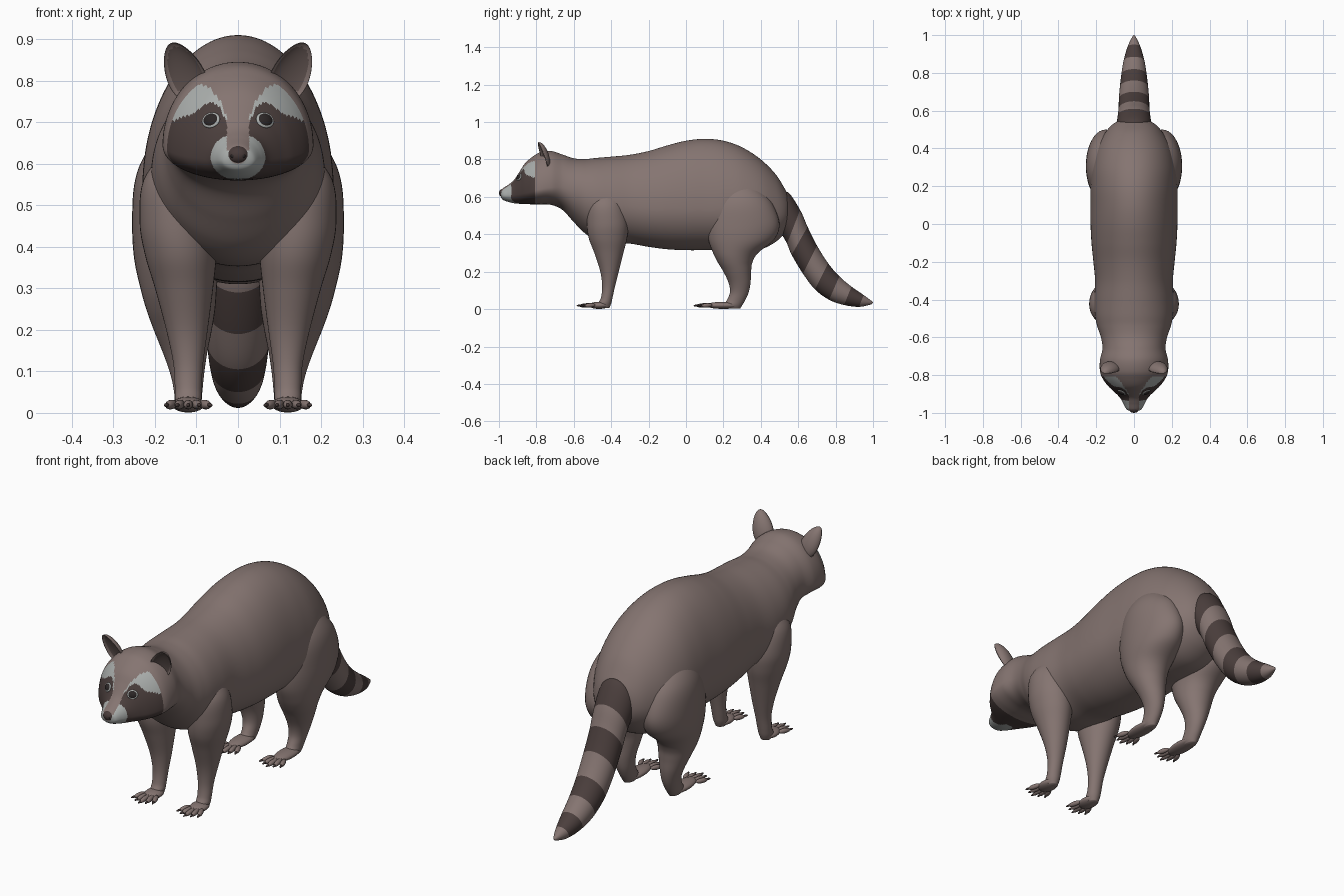
import bpy, bmesh, math
from mathutils import Matrix, Vector
from mathutils.bvhtree import BVHTree

if "Cube" in bpy.data.objects:
    bpy.data.objects.remove(bpy.data.objects["Cube"])


def material(name, rgb):
    m = bpy.data.materials.new(name)
    m.diffuse_color = (*rgb, 1)
    m.use_nodes = True
    m.node_tree.nodes["Principled BSDF"].inputs["Base Color"].default_value = m.diffuse_color
    return m


FUR = material("fur grey brown", (0.235, 0.177, 0.165))
DARK = material("dark brown fur", (0.070, 0.049, 0.046))
PALE = material("pale grey fur", (0.40, 0.42, 0.41))
INNER = material("inner ear", (0.13, 0.095, 0.088))
NOSE = material("nose and claws", (0.062, 0.042, 0.040))
BLACK = material("eye black", (0.025, 0.02, 0.02))


def finish(name, bm, mats, mirror=False):
    bmesh.ops.recalc_face_normals(bm, faces=bm.faces)
    me = bpy.data.meshes.new(name)
    bm.to_mesh(me)
    bm.free()
    for m in mats:
        me.materials.append(m)
    me.shade_smooth()
    ob = bpy.data.objects.new(name, me)
    bpy.context.collection.objects.link(ob)
    if mirror:
        ob.modifiers.new("Mirror", 'MIRROR')
    return ob


def catmull(a, b, c, d, t):
    return 0.5 * (2 * b + (c - a) * t + (2 * a - 5 * b + 4 * c - d) * t * t
                  + (3 * b - a - 3 * c + d) * t ** 3)


def loft(name, rows, mats, n=48, sub=6, rule=None, mirror=False):
    """Row = y1, z1, y2, z2 (ends of the section), x centre, half width, widest point 0..1."""
    dense, last = [], len(rows) - 1
    for i in range(last):
        four = [rows[min(max(i + k, 0), last)] for k in (-1, 0, 1, 2)]
        for j in range(sub):
            dense.append([catmull(*v, j / sub) for v in zip(*four)])
    dense.append(rows[-1])
    bm = bmesh.new()
    rings = []
    for y1, z1, y2, z2, xc, hw, mid in dense:
        ring = []
        for k in range(n):
            a = 2 * math.pi * k / n
            c = math.cos(a)
            s = mid + c * ((1 - mid) if c > 0 else mid)
            ring.append(bm.verts.new((xc + hw * math.sin(a), y1 + (y2 - y1) * s, z1 + (z2 - z1) * s)))
        rings.append(ring)
    for i in range(len(rings) - 1):
        for k in range(n):
            q = (k + 1) % n
            f = bm.faces.new((rings[i][k], rings[i][q], rings[i + 1][q], rings[i + 1][k]))
            if rule:
                f.material_index = rule(f.calc_center_median(), i // sub)
    bm.faces.new(rings[0])
    bm.faces.new(rings[-1])
    return finish(name, bm, mats, mirror)


def blob(bm, loc, radii, axis=(0, 0, 1), seg=20):
    """Ellipsoid whose local z follows the given axis."""
    rot = Vector(axis).to_track_quat('Z', 'Y').to_matrix().to_4x4()
    bmesh.ops.create_uvsphere(bm, u_segments=seg, v_segments=seg // 2 + 2, radius=1,
                              matrix=Matrix.Translation(loc) @ rot @ Matrix.Diagonal((*radii, 1)))


def lookup(points, x):
    for (x0, v0), (x1, v1) in zip(points, points[1:]):
        if x <= x1:
            return v0 + (v1 - v0) * max(0, (x - x0) / (x1 - x0))
    return points[-1][1]


# Face markings: bridge, muzzle, brows and mask
BROW_TOP = [(.02, .70), (.03, .725), (.045, .755), (.07, .785), (.09, .792), (.13, .778), (.165, .70)]
MASK_TOP = [(.02, .68), (.03, .705), (.045, .738), (.065, .748), (.088, .738), (.105, .722), (.165, .70)]


def face_paint(c, seg):
    ax, z = abs(c.x), c.z
    if c.y > -.81:
        return 0
    if z > .632 and ax < .027 + max(0, z - .71) * .35:
        return 0
    if (ax / .066) ** 2 + ((z - .617) / .056) ** 2 < 1 and c.y < -.88:
        return 2
    if z < lookup(MASK_TOP, ax):
        return 1
    return 2 if z < lookup(BROW_TOP, ax) else 0


# Head and trunk: y, bottom, widest height, top, half width
head = [(-.99, .600, .615, .632, .020), (-.98, .585, .610, .645, .040), (-.95, .573, .610, .665, .057),
        (-.92, .566, .610, .690, .074), (-.89, .563, .615, .735, .103), (-.86, .562, .620, .780, .135),
        (-.82, .560, .630, .815, .165), (-.78, .560, .640, .838, .180), (-.72, .557, .650, .845, .180),
        (-.66, .530, .650, .826, .167)]
trunk = [(-.60, .465, .630, .806, .175), (-.54, .405, .600, .802, .195), (-.48, .370, .580, .808, .207),
         (-.40, .355, .560, .815, .210), (-.30, .350, .550, .825, .206), (-.20, .333, .540, .845, .215),
         (-.10, .320, .540, .875, .225), (.00, .315, .540, .900, .230), (.10, .315, .540, .910, .230),
         (.20, .315, .540, .900, .230), (.30, .310, .530, .865, .225), (.40, .320, .520, .800, .200),
         (.48, .360, .510, .720, .155), (.53, .410, .510, .640, .110), (.56, .460, .515, .580, .050)]
rows = [(y, b, y, t, 0, w, (m - b) / (t - b)) for y, b, m, t, w in head + trunk]
body = loft("head_and_body", rows, [FUR, DARK, PALE], 128, 10, face_paint)

# Ringed tail: lower edge, upper edge, half width; rows sit on the ring borders
tail = [(.47, .45, .50, .60, .07), (.505, .41, .545, .625, .09), (.54, .35, .61, .53, .086),
        (.565, .29, .65, .44, .082), (.625, .19, .70, .34, .08), (.69, .105, .76, .245, .075),
        (.765, .05, .82, .175, .067), (.845, .022, .885, .12, .055), (.925, .012, .95, .075, .034),
        (.985, .024, .99, .045, .011), (.999, .032, 1.0, .037, .002)]
loft("tail", [(*r[:4], 0, r[4], .5) for r in tail], [FUR, DARK], 48, 6,
     lambda c, seg: 1 if seg == 0 or (seg % 2 and seg < 9) else 0)

# Legs: z, front y, back y, x centre, half width
front = [(.64, -.48, -.36, .12, .05), (.56, -.525, -.33, .14, .088), (.46, -.53, -.31, .145, .092),
         (.38, -.52, -.315, .138, .086), (.30, -.49, -.335, .13, .070), (.20, -.458, -.36, .123, .050),
         (.12, -.448, -.38, .12, .036), (.06, -.455, -.393, .12, .032), (.03, -.47, -.40, .12, .031),
         (.005, -.46, -.41, .12, .022)]
hind = [(.69, .23, .34, .13, .04), (.62, .17, .42, .14, .085), (.55, .135, .47, .15, .10),
        (.45, .115, .50, .15, .105), (.37, .12, .47, .148, .102), (.30, .145, .385, .143, .092),
        (.25, .17, .355, .138, .083), (.20, .20, .348, .133, .070), (.14, .228, .345, .127, .052),
        (.09, .235, .335, .122, .040), (.05, .22, .318, .12, .034), (.02, .20, .30, .12, .031),
        (.004, .22, .29, .12, .022)]
for name, leg in (("front_legs", front), ("hind_legs", hind)):
    loft(name, [(yf, z, yb, z, x, w, .5) for z, yf, yb, x, w in leg], [FUR], 40, 6, mirror=True)

# Paws with five splayed toes and claws
for name, palm_y, palm_len, toe_y in (("front", -.465, .055, -.50), ("hind", .20, .095, .125)):
    paw, claws = bmesh.new(), bmesh.new()
    blob(paw, (.12, palm_y, .020), (.039, palm_len, .019), seg=28)
    for k in range(-2, 3):
        length = .066 - .007 * abs(k)
        root = Vector((.12 + k * .016, toe_y + .006 * abs(k), .022))
        tip = root + Vector((k * .009, -length, -.004))
        blob(paw, (root + tip) / 2, (.0115, .0115, length * .6), tip - root, 16)
        blob(claws, tip + Vector((k * .001, -.005, .001)), (.005, .005, .014), tip - root, 10)
    finish(name + "_paws", paw, [FUR], True)
    finish(name + "_claws", claws, [NOSE], True)

# Ears: cupped shells leaning outward
up = Vector((.40, -.28, .90)).normalized()
back = Vector((-.25, 1, .2))
back = (back - up * back.dot(up)).normalized()
side = back.cross(up)
bm = bmesh.new()
bmesh.ops.create_uvsphere(bm, u_segments=40, v_segments=28, radius=1)
for f in bm.faces:
    c = f.calc_center_median()
    f.material_index = int(c.y < 0 and c.x ** 2 + c.z ** 2 < .68)
for v in bm.verts:
    x, y, z = v.co
    depth = y * .034 if y > 0 else -y * .017
    v.co = Vector((.130, -.768, .82)) + side * x * .047 * (1 - .22 * z) + back * depth + up * z * .080
finish("ears", bm, [FUR, INNER], True)

# Eyes: pale rim and dark ball, seated on the face surface
tree = BVHTree.FromPolygons([v.co for v in body.data.vertices], [p.vertices for p in body.data.polygons])
hit, normal, _, _ = tree.ray_cast(Vector((.065, -2, .705)), Vector((0, 1, 0)))
if normal.y > 0:
    normal = -normal
for name, r, depth, mat in (("eye_rims", .0215, .006, PALE), ("eyes", .018, .010, BLACK)):
    bm = bmesh.new()
    blob(bm, hit, (r * 1.1, r * .95, depth), normal, 28)
    finish(name, bm, [mat], True)

# Nose and nostrils
bm = bmesh.new()
blob(bm, (0, -.974, .621), (.028, .026, .023), seg=28)
finish("nose", bm, [NOSE])
bm = bmesh.new()
blob(bm, (.012, -.994, .619), (.006, .004, .005), seg=12)
finish("nostrils", bm, [BLACK], True)
